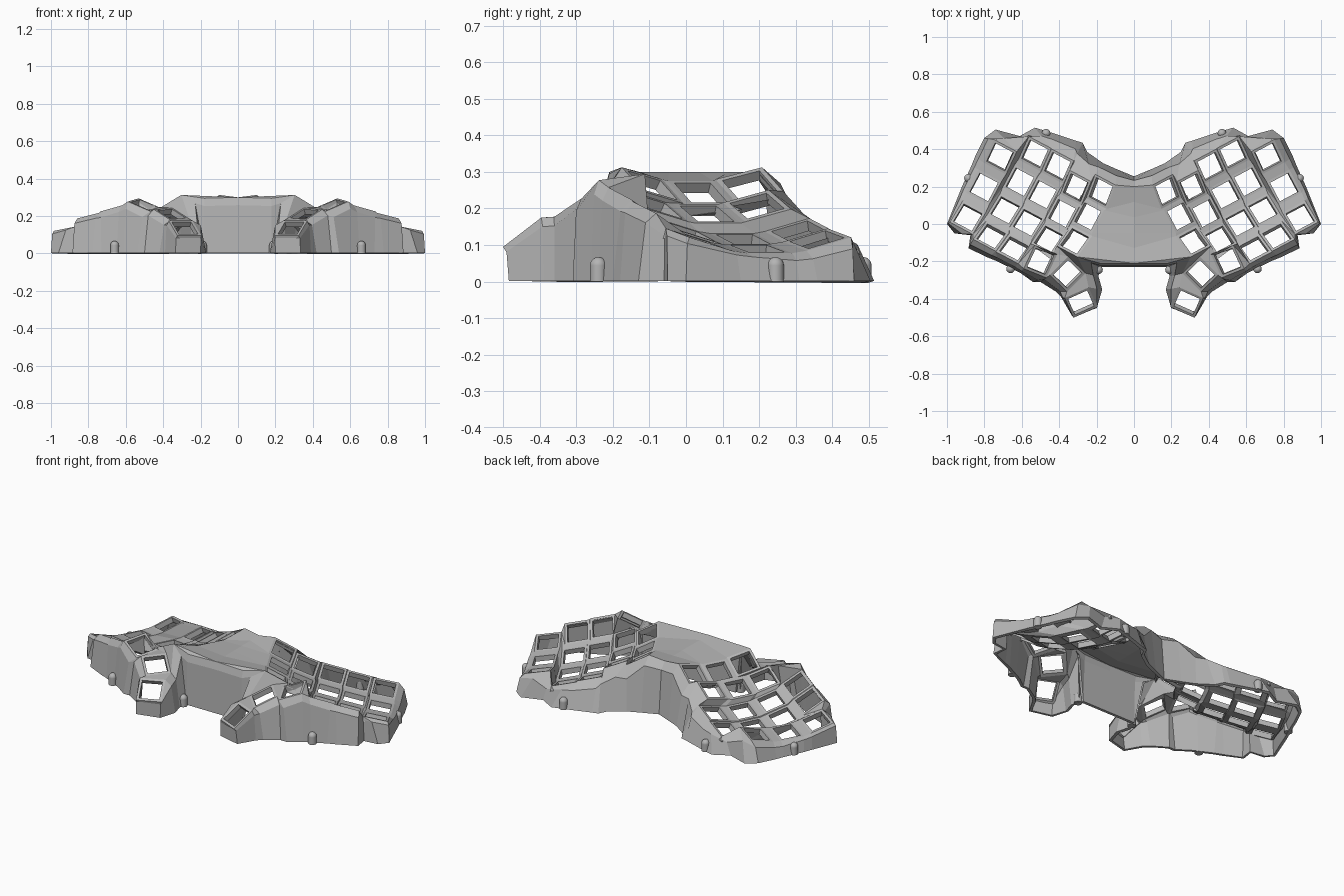
import bpy, bmesh
from math import radians, sin, cos
from mathutils import Vector, Matrix

if "Cube" in bpy.data.objects:
    bpy.data.objects.remove(bpy.data.objects["Cube"])

grey = bpy.data.materials.new("matte_grey")
grey.use_nodes = True
colour = (0.46, 0.46, 0.46, 1)
grey.diffuse_color = colour
grey.node_tree.nodes["Principled BSDF"].inputs["Base Color"].default_value = colour

HALF, HOLE = 0.07, 0.056      # half sizes of key plate and key opening
YAW = radians(28)             # splay of each hand
STEP = 0.27                   # pitch change from row to row


def make_object(name, bm):
    mesh = bpy.data.meshes.new(name)
    bm.to_mesh(mesh)
    bm.free()
    mesh.materials.append(grey)
    obj = bpy.data.objects.new(name, mesh)
    bpy.context.collection.objects.link(obj)
    mirror = obj.modifiers.new("mirror", 'MIRROR')
    mirror.merge_threshold = 0.0005
    return obj


def make_shell(name, faces, thickness, centre):
    """Sheet of faces, turned to look away from centre, then thickened inwards."""
    bm = bmesh.new()
    for face in faces:
        bm.faces.new([bm.verts.new(p) for p in face])
    bmesh.ops.remove_doubles(bm, verts=bm.verts, dist=0.0003)
    bmesh.ops.recalc_face_normals(bm, faces=bm.faces)
    out = sum(f.normal.dot(f.calc_center_median() - Vector(centre)) * f.calc_area()
              for f in bm.faces)
    if out < 0:
        bmesh.ops.reverse_faces(bm, faces=bm.faces)
    obj = make_object(name, bm)
    solid = obj.modifiers.new("thickness", 'SOLIDIFY')
    solid.thickness = thickness
    solid.offset = -1
    return obj


# Key placement: columns from the inner (E) to the outer (A) finger
keys = {}
columns = {  # across, middle along, row spacing, height, roll, rows
    "E": (0.238, -0.08, 0.15, 0.243, 28, 3),
    "D": (0.367, -0.13, 0.155, 0.186, 22, 3),
    "C": (0.506, -0.09, 0.17, 0.115, 14, 4),
    "B": (0.644, -0.088, 0.17, 0.077, 13, 4),
    "A": (0.801, -0.203, 0.183, 0.09, 10, 3),
}
for col, (s, mid, gap, z, roll, rows) in columns.items():
    radius = gap / sin(STEP)
    for row in range(1, rows + 1):
        a = (2 - row) * STEP
        place = Vector((s, mid + radius * sin(a), z + radius * (1 - cos(a))))
        turn = Matrix.Rotation(YAW, 4, 'Z')
        keys[col, row] = (Matrix.Translation(turn @ place) @ turn
                          @ Matrix.Rotation(radians(roll), 4, 'Y')
                          @ Matrix.Rotation(a, 4, 'X'))

# Thumb keys on an arc falling to the front
for n, (pos, yaw, roll, pitch) in enumerate([((0.5, -0.2, 0.26), -65, 7, 22),
                                             ((0.355, -0.268, 0.21), -45, 3, 25),
                                             ((0.283, -0.42, 0.135), -24, 0, 35)], 1):
    keys["T", n] = (Matrix.Translation(pos) @ Matrix.Rotation(radians(yaw), 4, 'Z')
                    @ Matrix.Rotation(radians(roll), 4, 'Y')
                    @ Matrix.Rotation(radians(pitch), 4, 'X'))


def corner(tag, size=HALF):
    """Corner such as 'E1bi': column, row, back/front, inner/outer."""
    y = size if tag[2] == "b" else -size
    x = size if tag[3] == "o" else -size
    return keys[tag[0], int(tag[1])] @ Vector((x, y, 0))


def patch(text):
    return [corner(t) for t in text.split()]


# Key plates with square openings
ring = ["bi", "bo", "fo", "fi"]
plates = []
for col, row in keys:
    tags = [f"{col}{row}{r}" for r in ring]
    for a, b in zip(tags, tags[1:] + tags[:1]):
        plates.append([corner(a), corner(b), corner(b, HOLE), corner(a, HOLE)])

# Webs joining rows, neighbouring columns and the crossings between them
web = []
order = "EDCBA"
for col in order:
    for r in range(1, columns[col][5]):
        web.append(patch(f"{col}{r}fi {col}{r}fo {col}{r+1}bo {col}{r+1}bi"))
for p, q in zip(order, order[1:]):
    rows = min(columns[p][5], columns[q][5])
    for r in range(1, rows + 1):
        web.append(patch(f"{p}{r}bo {q}{r}bi {q}{r}fi {p}{r}fo"))
        if r < rows:
            web.append(patch(f"{p}{r}fo {q}{r}fi {q}{r+1}bi {p}{r+1}bo"))
for text in ["B3fo A3fi B4bo", "B4bo A3fi B4fo", "D3fo C3fi C4bi",
             "D3fo C4bi C4fi T1bi", "C4fi T1bo T1bi", "D3fi D3fo T1bi T1fi",
             "E3fo D3fi T1fi T2bi", "E3fi E3fo T2bi T2fi",
             "T1fi T1fo T2bo T2bi", "T2fi T2fo T3bo T3bi"]:
    web.append(patch(text))
make_shell("key_well", plates + web, 0.03, (0.5, 0.1, -1))

# Outer walls: from the plate edge over a bevelled rim to the ground
rim_path = [
    ("E1bi", 0.09, 0.292), ("E1bo", 0.165, 0.325), ("D1bi", 0.25, 0.385),
    ("D1bo", 0.275, 0.435), ("C1bi", 0.31, 0.445), ("C1bo", 0.43, 0.485),
    ("B1bi", 0.53, 0.515), ("B1bo", 0.62, 0.465), ("A1bi", 0.74, 0.505),
    ("A1bo", 0.80, 0.46), ("A1fo", 0.85, 0.36), ("A2bo", 0.87, 0.31),
    ("A2fo", 0.92, 0.20), ("A3bo", 0.94, 0.15), ("A3fo", 1.00, 0.00),
    ("A3fi", 0.96, -0.05), ("A3fi", 0.875, -0.06), ("B4fo", 0.885, -0.13),
    ("B4fi", 0.78, -0.18), ("C4fo", 0.73, -0.20), ("C4fi", 0.65, -0.24),
    ("T1bo", 0.61, -0.26), ("T1fo", 0.54, -0.31), ("T2bo", 0.50, -0.31),
    ("T2fo", 0.42, -0.36), ("T3bo", 0.39, -0.39), ("T3fo", 0.335, -0.485),
    ("T3fi", 0.20, -0.45), ("T3bi", 0.17, -0.35), ("T2fi", 0.19, -0.28),
    ("E3fi", 0.18, -0.23),
]


def wall_section(top, x, y):
    base = Vector((x, y, 0.002))
    rim = top.lerp(base, 0.6)
    rim.z = top.z * (0.74 if y > 0.3 else 0.86)
    return [top, rim, base]


def loft(sections):
    """Skin the sections; a shared top point gives a triangle."""
    faces = []
    for a, b in zip(sections, sections[1:]):
        shared = a[0] == b[0]
        faces.append([a[0], b[1], a[1]] if shared else [a[0], b[0], b[1], a[1]])
        faces.append([a[1], b[1], b[2], a[2]])
    return faces


sections = [wall_section(corner(t), x, y) for t, x, y in rim_path]
make_shell("case_wall", loft(sections), 0.018, (0.45, 0.05, 0))

# Bridge between the hands: deck, front wall and back wall
edge = patch("E1bi E1fi E2bi E2fi E3bi E3fi")
spine = [Vector((0, 0.2 - 0.082 * i, 0.3)) for i in range(6)]
bridge = [[spine[i], edge[i], edge[i + 1], spine[i + 1]] for i in range(5)]
front = Vector((0.18, -0.21, 0.295))
bridge.append([spine[5], edge[5], front])
front_sections = [wall_section(spine[5], 0, -0.23), wall_section(front, 0.18, -0.23),
                  sections[-1]]
back_sections = [wall_section(spine[0], 0, 0.255), sections[0]]
make_shell("centre_bridge", bridge + loft(front_sections) + loft(back_sections),
           0.018, (0, 0, 0))

# Screw posts with domed tops around the base
for name, x, y in [("back_screw_post", 0.47, 0.485), ("side_screw_post", 0.885, 0.245),
                   ("front_screw_post", 0.66, -0.24), ("thumb_screw_post", 0.19, -0.245)]:
    bm = bmesh.new()
    bmesh.ops.create_cone(bm, cap_ends=True, segments=20, radius1=0.023, radius2=0.023,
                          depth=0.044, matrix=Matrix.Translation((x, y, 0.022)))
    bmesh.ops.create_uvsphere(bm, u_segments=20, v_segments=10, radius=0.023,
                              matrix=Matrix.Translation((x, y, 0.044)))
    for f in bm.faces:
        f.smooth = len(f.verts) < 5
    make_object(name, bm)
